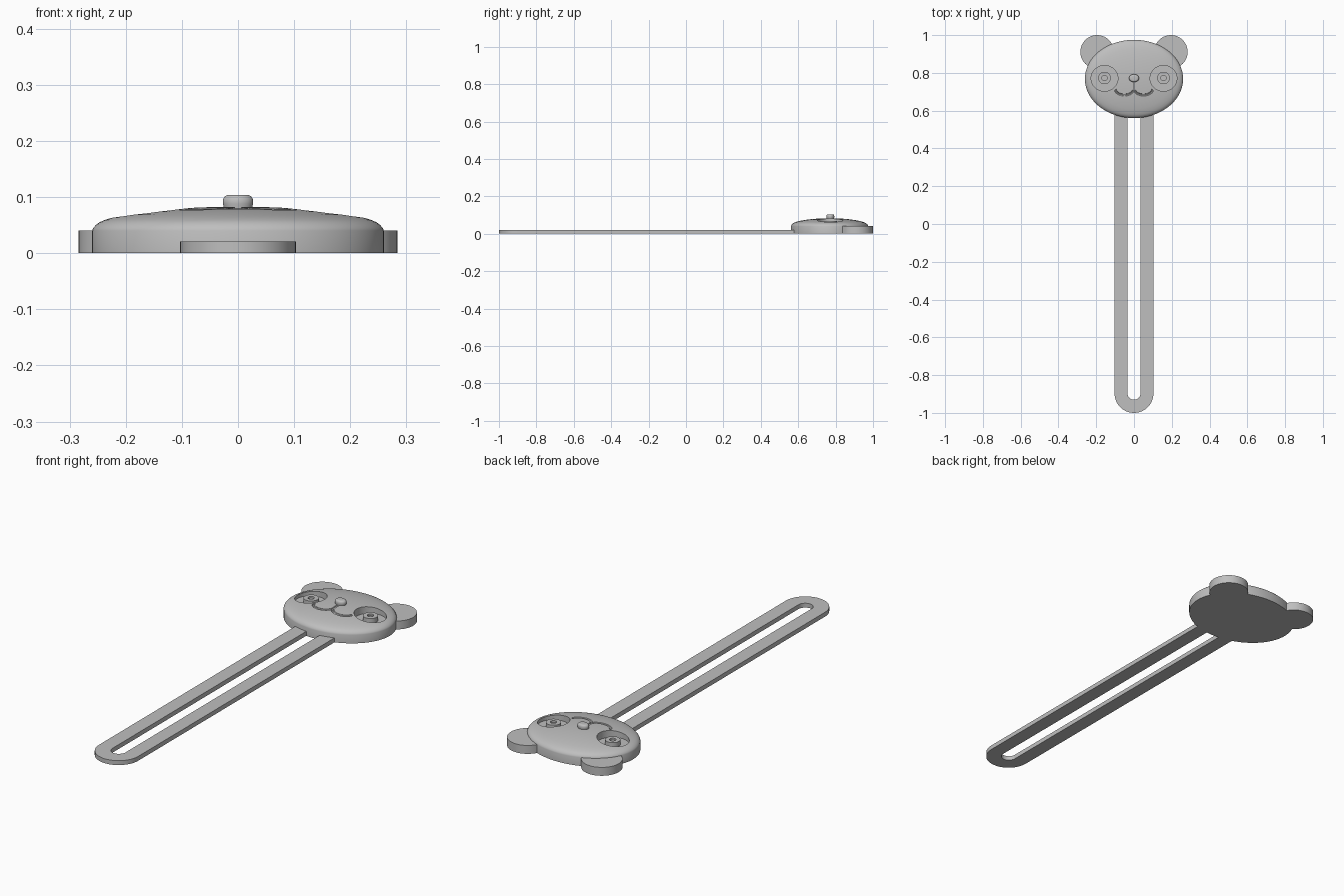
import bpy, bmesh, math

if "Cube" in bpy.data.objects:
    bpy.data.objects.remove(bpy.data.objects["Cube"])

grey = bpy.data.materials.new("plain grey")
grey.diffuse_color = (0.52, 0.52, 0.52, 1)
grey.use_nodes = True
grey.node_tree.nodes["Principled BSDF"].inputs["Base Color"].default_value = grey.diffuse_color

HEAD_Y, RX, RY = 0.768, 0.26, 0.207
# dome profile: (fraction of radius, height)
DOME = [(1, 0.04), (0.992, 0.045), (0.975, 0.05), (0.95, 0.055), (0.915, 0.059), (0.86, 0.0635),
        (0.77, 0.0685), (0.62, 0.0741), (0.46, 0.0783), (0.3, 0.081), (0.15, 0.0825), (0, 0.083)]


def dome_z(x, y):
    f = min(1, math.hypot(x / RX, (y - HEAD_Y) / RY))
    for (a, za), (b, zb) in zip(DOME, DOME[1:]):
        if f >= b:
            return zb + (za - zb) * (f - b) / (a - b)


def finish(name, bm):
    bmesh.ops.recalc_face_normals(bm, faces=bm.faces[:])
    mesh = bpy.data.meshes.new(name)
    bm.to_mesh(mesh)
    bm.free()
    mesh.materials.append(grey)
    ob = bpy.data.objects.new(name, mesh)
    bpy.context.collection.objects.link(ob)
    return ob


def select(ob):
    bpy.ops.object.select_all(action='DESELECT')
    ob.select_set(True)
    bpy.context.view_layer.objects.active = ob


def smooth(ob):
    select(ob)
    bpy.ops.object.shade_smooth_by_angle(angle=math.radians(32))


def lathe(name, center, rx, ry, profile, n=64):
    """Stack of ellipses from (radius fraction, z) pairs; closed at both ends."""
    bm = bmesh.new()
    rings = []
    for f, z in profile:
        if f == 0:
            rings.append([bm.verts.new((center[0], center[1], z))])
        else:
            rings.append([bm.verts.new((center[0] + rx * f * math.cos(2 * math.pi * i / n),
                                        center[1] + ry * f * math.sin(2 * math.pi * i / n), z))
                          for i in range(n)])
    for a, b in zip(rings, rings[1:]):
        for i in range(n):
            j = (i + 1) % n
            if len(b) == 1:
                bm.faces.new((a[i], a[j], b[0]))
            else:
                bm.faces.new((a[i], a[j], b[j], b[i]))
    bm.faces.new(rings[0])
    if len(rings[-1]) > 1:
        bm.faces.new(rings[-1])
    return finish(name, bm)


def tube(name, points, radius):
    cu = bpy.data.curves.new(name, 'CURVE')
    cu.dimensions = '3D'
    cu.bevel_depth = radius
    cu.bevel_resolution = 2
    cu.use_fill_caps = True
    sp = cu.splines.new('POLY')
    sp.points.add(len(points) - 1)
    for p, co in zip(sp.points, points):
        p.co = (*co, 1)
    ob = bpy.data.objects.new(name, cu)
    bpy.context.collection.objects.link(ob)
    select(ob)
    bpy.ops.object.convert(target='MESH')
    return bpy.context.view_layer.objects.active


def cut(ob, cutter):
    mod = ob.modifiers.new("cut", 'BOOLEAN')
    mod.operation = 'DIFFERENCE'
    mod.solver = 'EXACT'
    mod.object = cutter
    select(ob)
    bpy.ops.object.modifier_apply(modifier=mod.name)
    bpy.data.objects.remove(cutter, do_unlink=True)


# domed head
head = lathe("head", (0, HEAD_Y), RX, RY, [(1, 0)] + DOME, 96)

# sunken eye patches, raised irises with a dimple, and ears
for s, side in ((-1, "left"), (1, "right")):
    cut(head, lathe("eye_cutter", (s * 0.156, 0.771), 0.071, 0.068, [(1, 0.046), (1, 0.2)]))
    iris = lathe(side + "_iris", (s * 0.156, 0.773), 0.033, 0.033,
                 [(1, 0.04), (1, 0.068), (0.42, 0.068), (0.42, 0.06), (0, 0.06)], 48)
    smooth(iris)
    ear = lathe(side + "_ear", (s * 0.195, 0.911), 0.089, 0.089, [(1, 0), (1, 0.04)])
    smooth(ear)

# engraved mouth: two arcs and a stem below the nose
for s in (-1, 1):
    pts = []
    for i in range(17):
        t = math.pi * (1 + i / 17 if s < 0 else 2 - (17 - i - 1) / 17)
        if s > 0:
            t = math.pi * (1 + (i + 1) / 17)
        x, y = s * 0.051 + 0.048 * math.cos(t), 0.714 + 0.031 * math.sin(t)
        pts.append((x, y, dome_z(x, y)))
    cut(head, tube("mouth_cutter", pts, 0.006))
cut(head, tube("stem_cutter", [(0, y, dome_z(0, y) + 0.0005) for y in (0.702, 0.72, 0.74, 0.765)], 0.0063))
smooth(head)

# rounded button nose
nose = lathe("nose", (0, 0.772), 0.027, 0.021,
             [(0.9, 0.07), (0.95, 0.084), (1, 0.088), (1, 0.094), (0.95, 0.098), (0.86, 0.1015),
              (0.72, 0.1035), (0.5, 0.104), (0, 0.104)], 40)
smooth(nose)


# long U-shaped strap with a narrow slot
def u_path(r, cy, n=32):
    arc = [(r * math.cos(math.pi + math.pi * i / n), cy + r * math.sin(math.pi + math.pi * i / n))
           for i in range(n + 1)]
    return [(-r, 0.64)] + arc + [(r, 0.64)]


bm = bmesh.new()
outer, inner = u_path(0.103, -0.897), u_path(0.035, -0.895)
low = [[bm.verts.new((x, y, 0)) for x, y in p] for p in (outer, inner)]
for i in range(len(outer) - 1):
    bm.faces.new((low[0][i], low[0][i + 1], low[1][i + 1], low[1][i]))
ext = bmesh.ops.extrude_face_region(bm, geom=bm.faces[:], use_keep_orig=True)
for v in ext["geom"]:
    if isinstance(v, bmesh.types.BMVert):
        v.co.z = 0.021
strap = finish("strap", bm)
smooth(strap)
